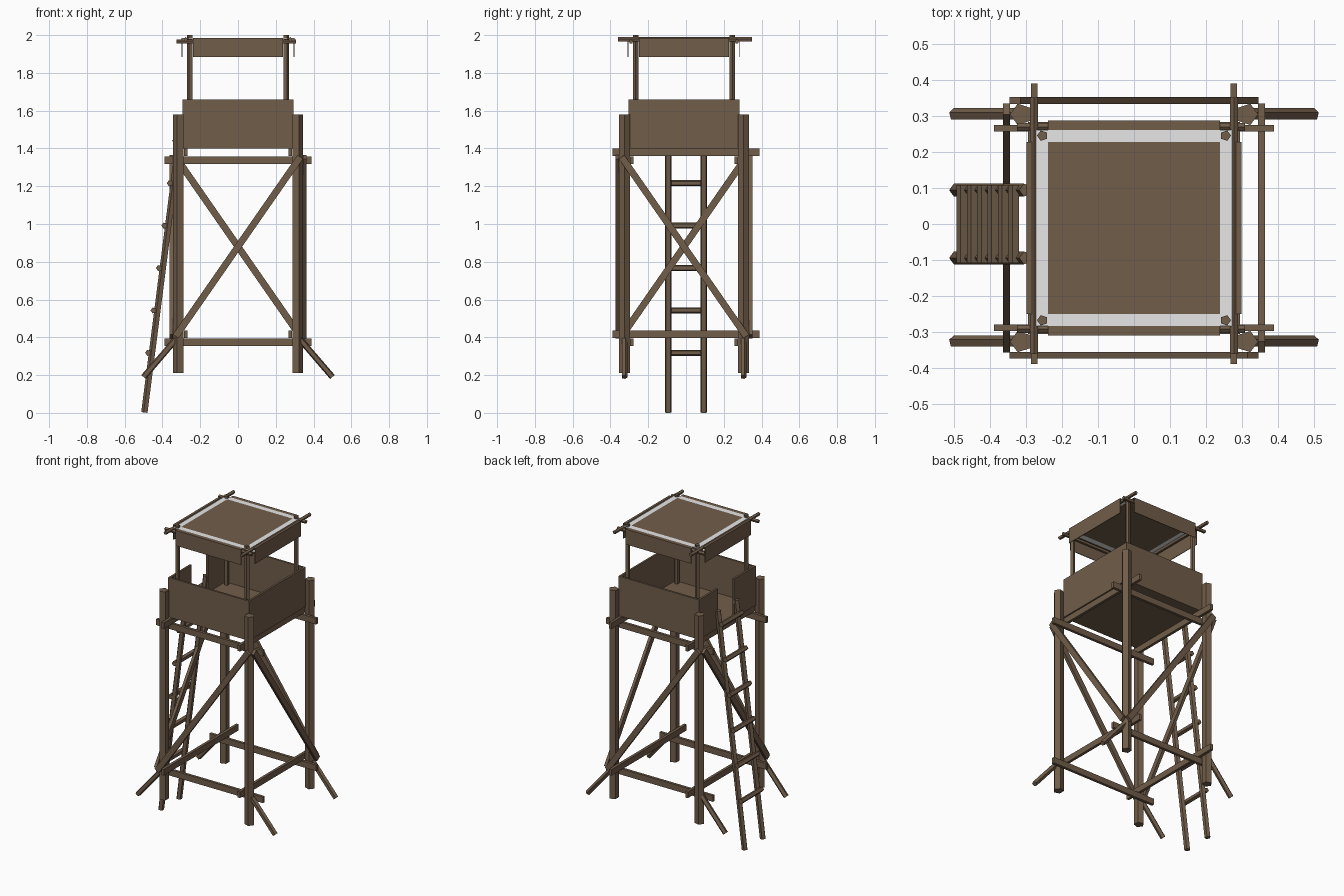
import bpy, bmesh, math
from mathutils import Vector, Matrix

if "Cube" in bpy.data.objects:
    bpy.data.objects.remove(bpy.data.objects["Cube"])

CY = -0.011  # the tower's own axis sits slightly forward


def material(name, rgb):
    m = bpy.data.materials.new(name)
    m.diffuse_color = (*rgb, 1)
    m.use_nodes = True
    m.node_tree.nodes["Principled BSDF"].inputs["Base Color"].default_value = m.diffuse_color
    return m


WOOD = material("weathered brown", (0.165, 0.11, 0.068))
PALE = material("pale grey", (0.8, 0.8, 0.8))


def finish(name, bm, mat):
    bmesh.ops.recalc_face_normals(bm, faces=bm.faces)
    me = bpy.data.meshes.new(name)
    bm.to_mesh(me)
    bm.free()
    me.materials.append(mat)
    ob = bpy.data.objects.new(name, me)
    bpy.context.collection.objects.link(ob)
    return ob


def frame(a, b, normal):
    """Matrix with local z along a-b and local x along the given normal."""
    z = (b - a).normalized()
    x = (normal - z * normal.dot(z)).normalized()
    y = z.cross(x)
    m = Matrix((x, y, z)).transposed().to_4x4()
    m.translation = (a + b) / 2
    return m


def pole(name, a, b, r, normal=(1, 0, 0), sides=5):
    a, b = Vector(a), Vector(b)
    m = frame(a, b, Vector(normal))
    h = (b - a).length / 2
    bm = bmesh.new()
    rings = []
    for z in (-h, h):
        rings.append([bm.verts.new(m @ Vector((r * math.cos(t), r * math.sin(t), z)))
                      for t in (2 * math.pi * i / sides for i in range(sides))])
    for i in range(sides):
        j = (i + 1) % sides
        bm.faces.new((rings[0][i], rings[0][j], rings[1][j], rings[1][i]))
    bm.faces.new(rings[0])
    bm.faces.new(rings[1])
    return finish(name, bm, WOOD)


def plank(name, a, b, thick, width, normal):
    a, b = Vector(a), Vector(b)
    bm = bmesh.new()
    m = frame(a, b, Vector(normal)) @ Matrix.Diagonal((thick, width, (b - a).length, 1))
    bmesh.ops.create_cube(bm, size=1, matrix=m)
    return finish(name, bm, WOOD)


def box(name, x0, x1, y0, y1, z0, z1, mat=WOOD):
    bm = bmesh.new()
    m = Matrix.Translation(((x0 + x1) / 2, (y0 + y1) / 2, (z0 + z1) / 2)) @ \
        Matrix.Diagonal((x1 - x0, y1 - y0, z1 - z0, 1))
    bmesh.ops.create_cube(bm, size=1, matrix=m)
    return finish(name, bm, mat)


# Legs, ground struts and roof posts at the four corners
for sx in (-1, 1):
    for sy in (-1, 1):
        x, y = sx * 0.313, CY + sy * 0.315
        pole("leg", (x, y, 0.21), (x, y, 1.58), 0.031, (sx, 0, 0))
        pole("ground_strut", (sx * 0.315, y, 0.405), (sx * 0.5, y, 0.19), 0.017, (0, 1, 0))
        px, py = sx * 0.254, CY + sy * 0.256
        pole("roof_post", (px, py, 1.40), (px, py, 2.0), 0.015, (sx, 0, 0))

# Horizontal beams, two levels, crossing just inside the legs
for s in (-1, 1):
    for z in (0.375, 1.338):
        y, x = CY + s * 0.276, s * 0.277
        plank("cross_beam", (-0.388, y, z), (0.388, y, z), 0.018, 0.04, (0, 1, 0))
        plank("side_beam", (x, -0.388, z + 0.041), (x, 0.39, z + 0.041), 0.018, 0.04, (1, 0, 0))

# One diagonal brace per side, turned around the tower
for k in range(4):
    rot = Matrix.Translation((0, CY, 0)) @ Matrix.Rotation(k * math.pi / 2, 4, 'Z')
    n = Matrix.Rotation(k * math.pi / 2, 3, 'Z') @ Vector((0, -1, 0))
    # front and back rise one way, the sides rise the other way around
    lo, hi = (-0.33, 0.33) if k % 2 == 0 else (0.33, -0.33)
    plank("diagonal_brace", rot @ Vector((lo, -0.353, 0.405)),
          rot @ Vector((hi, -0.353, 1.355)), 0.019, 0.036, n)

# Cabin floor and walls, with a gap at the ladder
W, T = 0.294, 0.013
Z0, Z1 = 1.40, 1.66
box("cabin_floor", -W, W, CY - W, CY + W, Z0, Z0 + 0.014)
box("front_wall", -W, W, CY - W, CY - W + T, Z0, Z1)
box("back_wall", -W, W, CY + W - T, CY + W, Z0, Z1)
box("right_wall", W - T, W, CY - W + T, CY + W - T, Z0, Z1)
box("left_wall_front", -W, -W + T, CY - W + T, -0.08, Z0, Z1)
box("left_wall_back", -W, -W + T, 0.09, CY + W - T, Z0, Z1)

# Roof rods
for s in (-1, 1):
    y, x = CY + s * 0.28, s * 0.277
    pole("roof_rod_x", (-0.325, y, 1.966), (0.308, y, 1.966), 0.012, (0, 0, 1))
    pole("roof_rod_y", (x, -0.36, 1.977), (x, 0.35, 1.977), 0.012, (0, 0, 1))

# Roof sheet: brown middle, pale border, brown flaps folded over the rods
A, B, C = 0.238, 0.272, 0.298
R0, R1 = 1.981, 1.985
box("roof_sheet", -A, A, CY - A, CY + A, R0, R1)
for s in (-1, 1):
    y0, y1 = sorted((CY + s * A, CY + s * B))
    x0, x1 = sorted((s * A, s * B))
    box("roof_border_long", -B, B, y0, y1, R0, R1, PALE)
    box("roof_border_short", x0, x1, CY - A, CY + A, R0, R1, PALE)
    # folds
    y0, y1 = sorted((CY + s * B, CY + s * C))
    x0, x1 = sorted((s * B, s * C))
    box("roof_fold_y", -A, A, y0, y1, R0, R1)
    box("roof_fold_x", x0, x1, CY - A, CY + A, R0, R1)
    # hanging flaps
    y0, y1 = sorted((CY + s * (C - 0.004), CY + s * C))
    x0, x1 = sorted((s * (C - 0.004), s * C))
    box("roof_flap_y", -A, A, y0, y1, 1.885, R0)
    box("roof_flap_x", x0, x1, CY - A, CY + A, 1.885, R0)

# Leaning ladder on the left side
foot, head = Vector((-0.494, 0, 0.002)), Vector((-0.3, 0, 1.52))
for s in (-1, 1):
    off = Vector((0, s * 0.094, 0))
    pole("ladder_rail", foot + off, head + off, 0.0185, (-1, 0, 0))
for i in range(6):
    z = 0.318 + i * 0.2245
    x = foot.x + (head.x - foot.x) * z / head.z - 0.022
    pole("ladder_rung", (x, -0.108, z), (x, 0.108, z), 0.0165, (-1, 0, 0))
